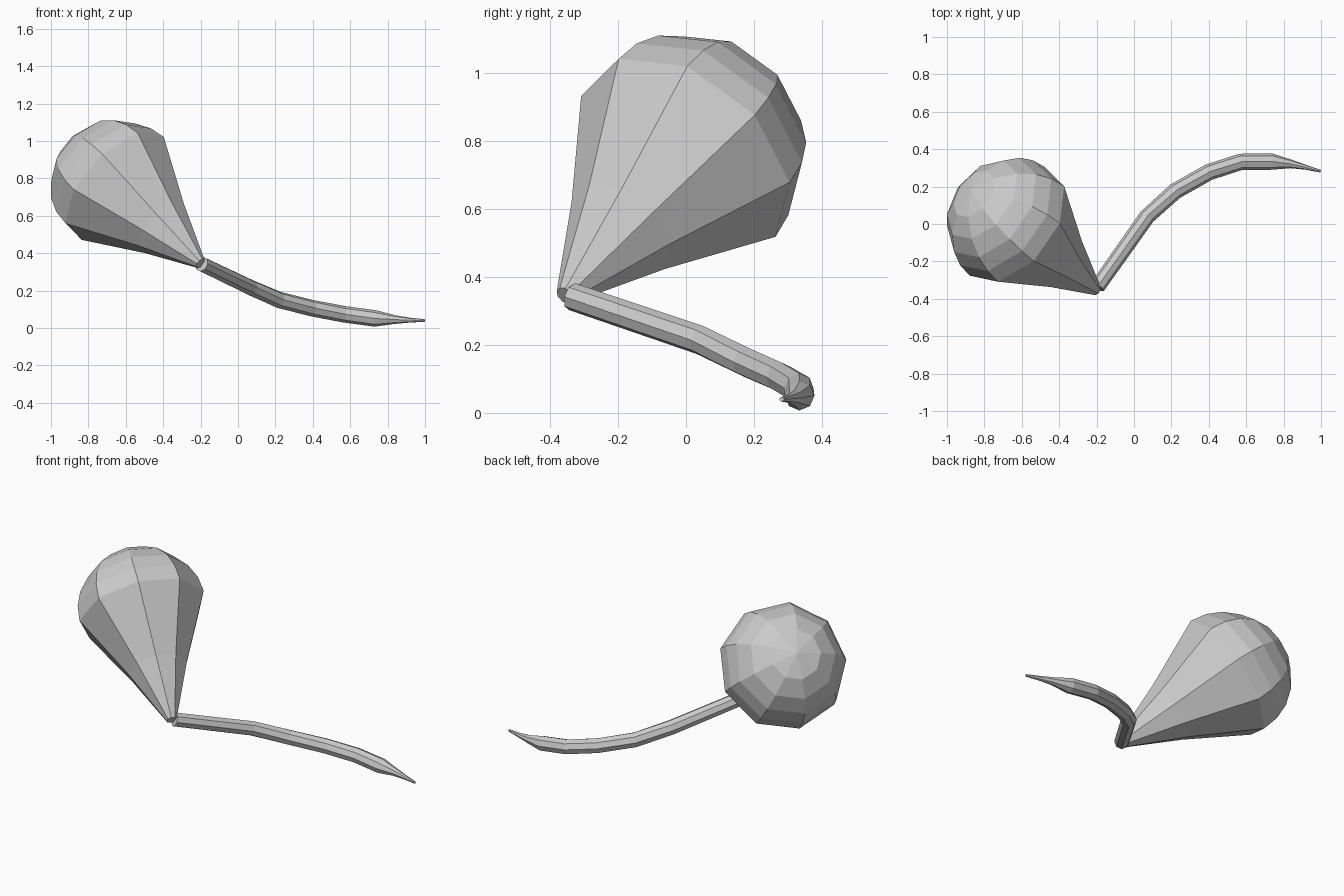
import bpy, bmesh
from math import sin, cos, pi, radians
from mathutils import Vector

if "Cube" in bpy.data.objects:
    bpy.data.objects.remove(bpy.data.objects["Cube"])


def loft(name, rings, sides, ref):
    """Skin a list of (centre, direction, radius) rings, capped at both ends."""
    bm = bmesh.new()
    loops = []
    for c, d, r in rings:
        d = Vector(d).normalized()
        u = Vector(ref) - d * d.dot(Vector(ref))
        u.normalize()
        v = d.cross(u)
        loops.append([bm.verts.new(Vector(c) + r * (u * cos(2 * pi * i / sides) + v * sin(2 * pi * i / sides)))
                      for i in range(sides)])
    for a, b in zip(loops, loops[1:]):
        for i in range(sides):
            j = (i + 1) % sides
            bm.faces.new((a[i], a[j], b[j], b[i]))
    bm.faces.new(loops[0])
    bm.faces.new(loops[-1])
    bmesh.ops.remove_doubles(bm, verts=bm.verts, dist=0.0005)
    bmesh.ops.recalc_face_normals(bm, faces=bm.faces)
    me = bpy.data.meshes.new(name)
    bm.to_mesh(me)
    bm.free()
    ob = bpy.data.objects.new(name, me)
    bpy.context.collection.objects.link(ob)
    return ob


# Bulb: nine-sided cone from the narrow neck, closed by a faceted dome
tip = Vector((-0.20, -0.355, 0.345))
centre = Vector((-0.645, -0.003, 0.76))
axis = (centre - tip).normalized()
R = 0.36
rings = [(tip, axis, 0.03), (centre - axis * 0.375, axis, 0.172), (centre, axis, R)]
for lat in (15, 30, 47, 66, 89.97):
    a = radians(lat)
    rings.append((centre + axis * R * sin(a), axis, R * cos(a)))
loft("bulb", rings, 9, (-0.19, 0.10, -0.29))

# Tail: eight-sided curved tube that tapers to a thin point
path = [(-0.195, -0.335, 0.342, 0.041), (0.07, 0.04, 0.215, 0.043),
        (0.22, 0.175, 0.15, 0.044), (0.40, 0.277, 0.105, 0.044),
        (0.57, 0.332, 0.073, 0.044), (0.735, 0.334, 0.051, 0.044),
        (0.84, 0.321, 0.045, 0.023), (0.92, 0.303, 0.042, 0.013), (0.998, 0.282, 0.04, 0.007)]
pts = [Vector(p[:3]) for p in path]
tail = []
for i, p in enumerate(path):
    d = pts[min(i + 1, len(pts) - 1)] - pts[max(i - 1, 0)]
    tail.append((pts[i], d, p[3]))
loft("tail", tail, 8, (0, 0, 1))
